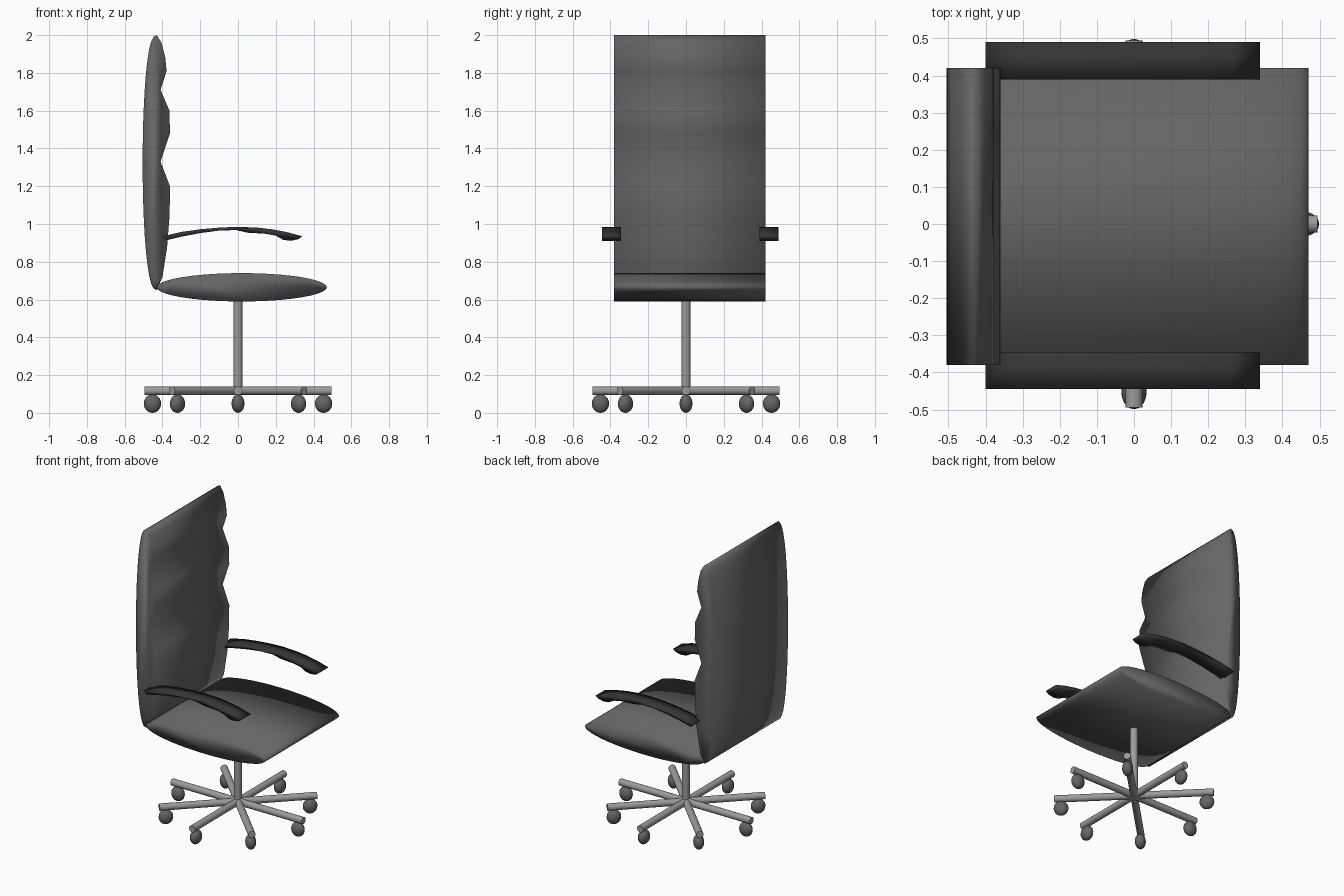
import bpy, bmesh, math
from mathutils import Matrix

cube = bpy.data.objects.get("Cube")
if cube:
    bpy.data.objects.remove(cube, do_unlink=True)


def material(name, value):
    mat = bpy.data.materials.new(name)
    mat.use_nodes = True
    color = (value, value, value, 1)
    mat.diffuse_color = color
    mat.node_tree.nodes["Principled BSDF"].inputs["Base Color"].default_value = color
    return mat


upholstery = material("charcoal upholstery", 0.13)
arm_plastic = material("black plastic", 0.035)
metal = material("grey metal", 0.33)
rubber = material("dark caster", 0.13)


def finish(name, bm, mat):
    bmesh.ops.recalc_face_normals(bm, faces=bm.faces)
    mesh = bpy.data.meshes.new(name)
    bm.to_mesh(mesh)
    bm.free()
    mesh.materials.append(mat)
    for poly in mesh.polygons:
        poly.use_smooth = True
    obj = bpy.data.objects.new(name, mesh)
    bpy.context.collection.objects.link(obj)
    return obj


def extrude_profile(name, points, y0, y1, mat):
    """Sweep a side profile (x, z) across the width of the chair."""
    bm = bmesh.new()
    face = bm.faces.new([bm.verts.new((x, y0, z)) for x, z in points])
    swept = bmesh.ops.extrude_face_region(bm, geom=[face], use_keep_orig=True)
    verts = [v for v in swept["geom"] if isinstance(v, bmesh.types.BMVert)]
    bmesh.ops.translate(bm, verts=verts, vec=(0, y1 - y0, 0))
    return finish(name, bm, mat)


def sharpen(obj):
    bpy.ops.object.select_all(action="DESELECT")
    obj.select_set(True)
    bpy.context.view_layer.objects.active = obj
    bpy.ops.object.shade_smooth_by_angle(angle=math.radians(40))


def rod(name, radius, length, matrix):
    bm = bmesh.new()
    bmesh.ops.create_cone(bm, cap_ends=True, segments=20, radius1=radius,
                          radius2=radius, depth=length, matrix=matrix)
    sharpen(finish(name, bm, metal))


# Seat cushion: a flat ellipse in profile
seat = [(0.02 + 0.45 * math.cos(math.tau * i / 40),
         0.665 + 0.075 * math.sin(math.tau * i / 40)) for i in range(40)]
extrude_profile("seat", seat, -0.38, 0.42, upholstery)

# Backrest: curved rear, scalloped front
rear = [(-0.43 - 0.075 * math.sin(math.pi * i / 20) ** 0.8,
         1.325 - 0.675 * math.cos(math.pi * i / 20)) for i in range(21)]
scallops = [(-0.405, 1.96), (-0.385, 1.88), (-0.378, 1.81), (-0.41, 1.71),
            (-0.363, 1.6), (-0.36, 1.48), (-0.41, 1.33), (-0.36, 1.2),
            (-0.362, 1.05), (-0.375, 0.88), (-0.4, 0.72)]
extrude_profile("backrest", rear + scallops, -0.38, 0.42, upholstery)

# Armrests
arm = [(-0.4, 0.935), (-0.3, 0.958), (-0.2, 0.972), (-0.1, 0.981), (0, 0.985),
       (0.1, 0.981), (0.18, 0.972), (0.26, 0.957), (0.34, 0.935), (0.32, 0.92),
       (0.28, 0.911), (0.24, 0.916), (0.2, 0.938), (0.15, 0.948),
       (0.05, 0.954), (-0.01, 0.968), (-0.1, 0.965), (-0.2, 0.952),
       (-0.3, 0.933), (-0.38, 0.914)]
for side, y in (("left", 0.39), ("right", -0.445)):
    extrude_profile(side + "_armrest", arm, y, y + 0.1, arm_plastic)

# Central column
rod("column", 0.024, 0.5, Matrix.Translation((0, 0, 0.36)))

# Eight base spokes, each with an egg-shaped caster below its tip
for i in range(8):
    turn = Matrix.Rotation(math.tau * i / 8, 4, "Z")
    rod(f"spoke_{i + 1}", 0.023, 0.495, turn @ Matrix.Translation((0.2475, 0, 0.117))
        @ Matrix.Rotation(math.pi / 2, 4, "Y"))
    bm = bmesh.new()
    bmesh.ops.create_uvsphere(bm, u_segments=20, v_segments=12, radius=1, matrix=turn
                              @ Matrix.Translation((0.453, 0, 0.049))
                              @ Matrix.Diagonal((0.046, 0.034, 0.049, 1)))
    finish(f"caster_{i + 1}", bm, rubber)
